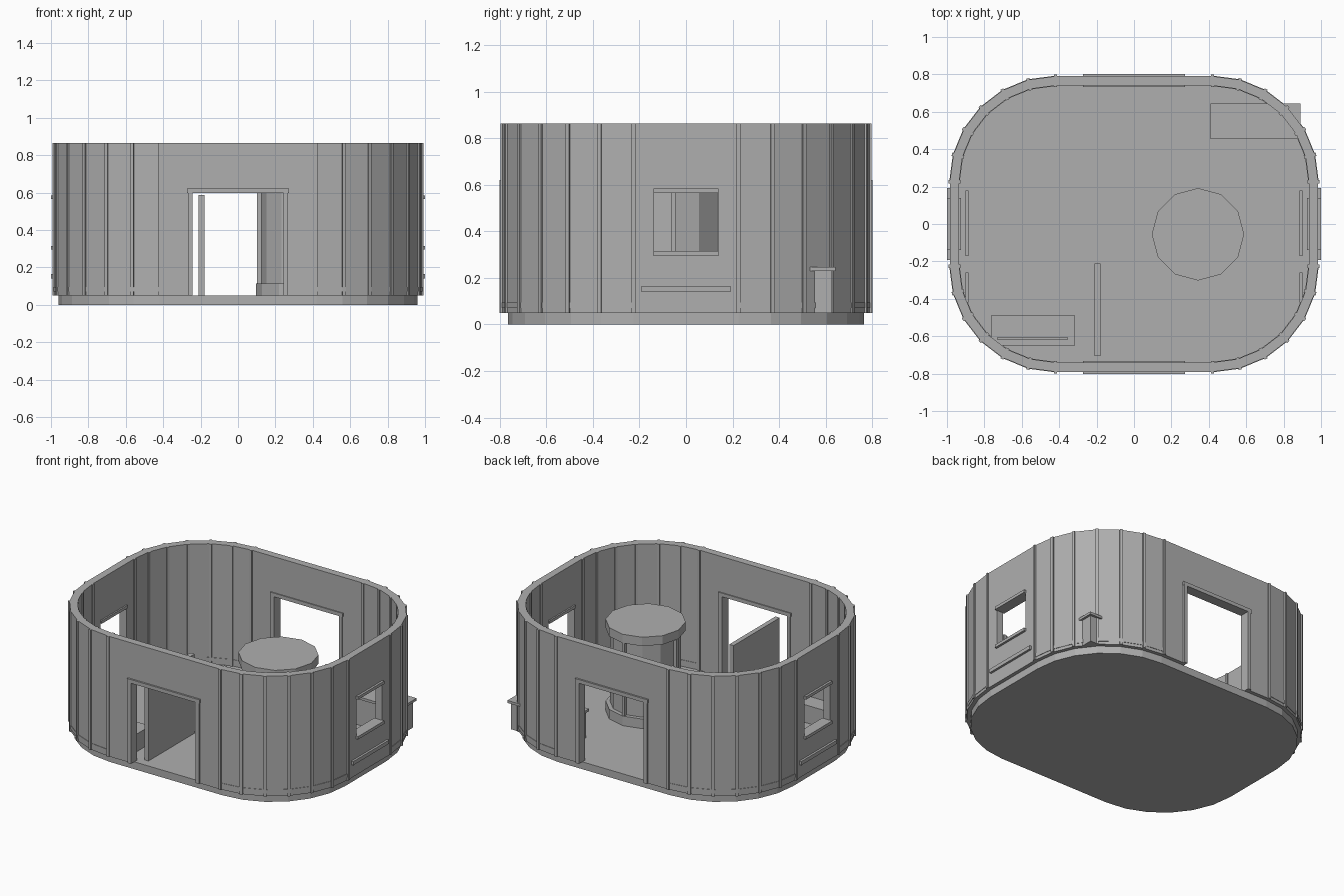
import bpy, bmesh, math
from mathutils import Matrix

if "Cube" in bpy.data.objects:
    bpy.data.objects.remove(bpy.data.objects["Cube"])

grey = bpy.data.materials.new("plain grey")
grey.diffuse_color = (0.43, 0.43, 0.43, 1)
grey.use_nodes = True
grey.node_tree.nodes["Principled BSDF"].inputs["Base Color"].default_value = grey.diffuse_color

CX, CY, R, T = 0.42, 0.225, 0.54, 0.025   # corner centre, wall mid radius, half thickness
Z0, Z1 = 0.05, 0.865                      # wall bottom and top


def finish(name, bm):
    bmesh.ops.recalc_face_normals(bm, faces=bm.faces)
    me = bpy.data.meshes.new(name)
    bm.to_mesh(me)
    bm.free()
    me.materials.append(grey)
    ob = bpy.data.objects.new(name, me)
    bpy.context.collection.objects.link(ob)
    return ob


def box(name, x0, x1, y0, y1, z0, z1):
    bm = bmesh.new()
    bmesh.ops.create_cube(bm, size=1, matrix=Matrix.Translation(
        ((x0 + x1) / 2, (y0 + y1) / 2, (z0 + z1) / 2))
        @ Matrix.Diagonal((x1 - x0, y1 - y0, z1 - z0, 1)))
    return finish(name, bm)


def turned_box(name, x, y, angle, length, width, z0, z1):
    bm = bmesh.new()
    bmesh.ops.create_cube(bm, size=1, matrix=Matrix.Translation((x, y, (z0 + z1) / 2))
                          @ Matrix.Rotation(angle, 4, 'Z')
                          @ Matrix.Diagonal((length, width, z1 - z0, 1)))
    return finish(name, bm)


def prism(name, pts, z0, z1):
    bm = bmesh.new()
    face = bm.faces.new([bm.verts.new((x, y, z0)) for x, y in pts])
    top = bmesh.ops.extrude_face_region(bm, geom=[face])
    bmesh.ops.translate(bm, vec=(0, 0, z1 - z0),
                        verts=[v for v in top["geom"] if isinstance(v, bmesh.types.BMVert)])
    return finish(name, bm)


def corner(q, r):
    """Seven points of rounded corner number q, anticlockwise."""
    sx, sy = ((1, 1), (-1, 1), (-1, -1), (1, -1))[q]
    return [(sx * CX + r * math.cos(math.radians(90 * q + 15 * k)),
             sy * CY + r * math.sin(math.radians(90 * q + 15 * k))) for k in range(7)]


def ring(name, r_in, r_out, z0, z1):
    bm = bmesh.new()
    loops = []
    for r, z in ((r_in, z0), (r_out, z0), (r_out, z1), (r_in, z1)):
        loops.append([bm.verts.new((x, y, z)) for q in range(4) for x, y in corner(q, r)])
    n = len(loops[0])
    for a in range(4):
        for i in range(n):
            j, b = (i + 1) % n, (a + 1) % 4
            bm.faces.new((loops[a][i], loops[a][j], loops[b][j], loops[b][i]))
    return finish(name, bm)


def drum(name, r, z0, z1):
    prism(name, [(PX + r * math.cos(k * math.pi / 6), PY + r * math.sin(k * math.pi / 6))
                 for k in range(12)], z0, z1)


# Floor slab
prism("floor", [p for q in range(4) for p in corner(q, R)], 0, Z0)

# Faceted corner walls with a narrow rib on every joint
for q in range(4):
    prism("corner_wall", corner(q, R + T) + corner(q, R - T)[::-1], Z0, Z1)
    for k, (x, y) in enumerate(corner(q, R)):
        turned_box("wall_rib", x, y, math.radians(90 * q + 15 * k), 0.066, 0.018, Z0, Z1)

# Low skirting band (two pieces interrupted by the doors would be flush, so corners only)
for q in range(4):
    prism("skirting", corner(q, R + T + 0.003) + corner(q, R - T - 0.003)[::-1], 0.07, 0.095)

# Front and back walls with door openings, jambs and lintels
YM = CY + R
for s in (-1, 1):
    y0, y1 = sorted((s * (YM - T), s * (YM + T)))
    t0, t1 = sorted((s * 0.733, s * 0.802))
    for d in (-1, 1):
        x0, x1 = sorted((d * 0.26, d * CX))
        box("door_side_wall", x0, x1, y0, y1, Z0, Z1)
        x0, x1 = sorted((d * 0.243, d * 0.268))
        box("door_jamb", x0, x1, t0, t1, Z0, 0.597)
    box("door_header_wall", -0.26, 0.26, y0, y1, 0.597, Z1)
    box("door_lintel", -0.272, 0.272, t0, t1, 0.597, 0.622)

# Side walls with windows, trims, outer slats and inner rails
XM = CX + R
for s in (-1, 1):
    x0, x1 = sorted((s * (XM - T), s * (XM + T)))
    for d in (-1, 1):
        y0, y1 = sorted((d * 0.138, d * CY))
        box("window_side_wall", x0, x1, y0, y1, Z0, Z1)
    box("window_low_wall", x0, x1, -0.138, 0.138, Z0, 0.305)
    box("window_high_wall", x0, x1, -0.138, 0.138, 0.575, Z1)
    t0, t1 = sorted((s * 0.925, s * 1.0))
    box("window_sill", t0, t1, -0.14, 0.14, 0.295, 0.315)
    box("window_lintel", t0, t1, -0.14, 0.14, 0.565, 0.585)
    t0, t1 = sorted((s * 0.98, s * 1.0))
    box("outer_slat", t0, t1, -0.192, 0.192, 0.14, 0.165)
    t0, t1 = sorted((s * 0.885, s * 0.9))
    box("inner_rail", t0, t1, -0.17, 0.18, 0.14, 0.165)
    box("short_rail", t0, t1, -0.42, -0.26, 0.14, 0.165)

# Twelve-sided central pillar with base, cap and four ribs
PX, PY = 0.342, -0.055
drum("pillar_base", 0.247, Z0, 0.115)
drum("pillar_shaft", 0.22, 0.115, 0.61)
drum("pillar_cap", 0.247, 0.61, 0.67)
for k in range(4):
    a = k * math.pi / 2
    turned_box("pillar_rib", PX + 0.22 * math.cos(a), PY + 0.22 * math.sin(a),
               a, 0.04, 0.02, 0.115, 0.61)

# Inner partition
box("partition", -0.21, -0.178, -0.705, -0.21, Z0, 0.587)

# Counter in the back right corner, poking out through the wall
box("counter_body", 0.425, 0.875, 0.465, 0.628, Z0, 0.23)
box("counter_top", 0.41, 0.89, 0.455, 0.643, 0.23, 0.247)

# Bench in the front left corner
box("bench_seat", -0.765, -0.315, -0.65, -0.49, Z0, 0.17)
box("bench_back", -0.73, -0.355, -0.62, -0.605, 0.17, 0.3)
